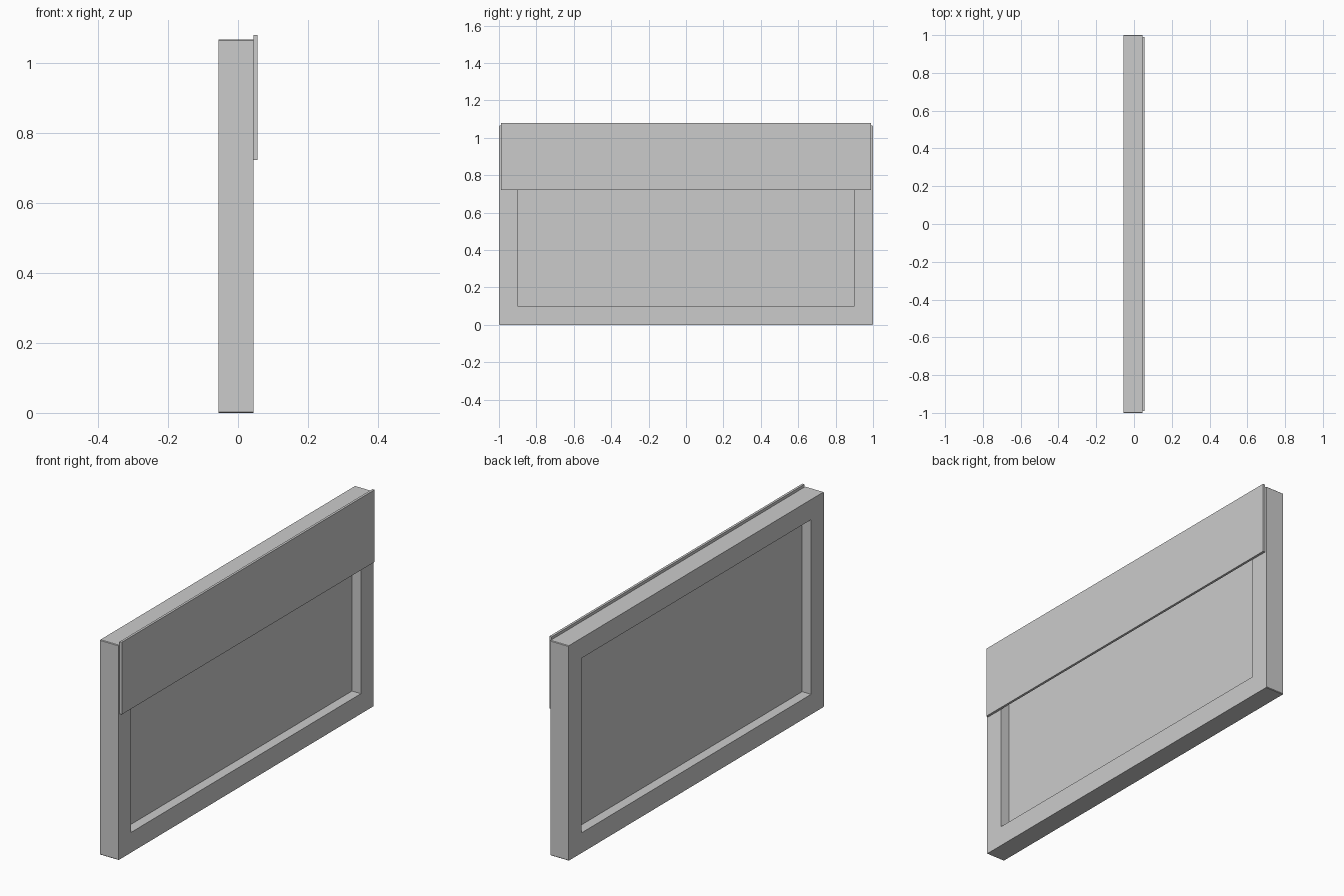
import bpy
import bmesh

if "Cube" in bpy.data.objects:
    bpy.data.objects.remove(bpy.data.objects["Cube"])

BACK, FRONT = -0.056, 0.044      # frame faces along x
MID = (BACK + FRONT) / 2
HEIGHT = 1.066
BORDER = 0.1
CHAMFER = 0.003


def make_object(name, bm):
    bmesh.ops.recalc_face_normals(bm, faces=bm.faces)
    mesh = bpy.data.meshes.new(name)
    bm.to_mesh(mesh)
    bm.free()
    obj = bpy.data.objects.new(name, mesh)
    bpy.context.collection.objects.link(obj)
    return obj


def box(name, x0, x1, half_y, z0, z1):
    bm = bmesh.new()
    bmesh.ops.create_cube(bm, size=1)
    for v in bm.verts:
        v.co = ((x0 + x1) / 2 + v.co.x * (x1 - x0),
                v.co.y * 2 * half_y,
                (z0 + z1) / 2 + v.co.z * (z1 - z0))
    return make_object(name, bm)


# Frame: four mitred sides swept from two rectangular outlines
def rectangle(half_y, z0, z1):
    return [(-half_y, z0), (half_y, z0), (half_y, z1), (-half_y, z1)]


bm = bmesh.new()
outer = rectangle(1.0, 0.0, HEIGHT)
inner = rectangle(1.0 - BORDER, BORDER, HEIGHT - BORDER)
rings = [[bm.verts.new((x, y, z)) for y, z in outline]
         for x, outline in ((BACK, outer), (FRONT, outer),
                            (FRONT, inner), (BACK, inner))]
for a, b in zip(rings, rings[1:] + rings[:1]):
    for i in range(4):
        j = (i + 1) % 4
        bm.faces.new((a[i], a[j], b[j], b[i]))

# Tiny chamfer on the four outer corners
corners = [bm.edges.get((rings[0][i], rings[1][i])) for i in range(4)]
bmesh.ops.bevel(bm, geom=corners, offset=CHAMFER, segments=1, affect='EDGES')
make_object("frame", bm)

# Thin sheet recessed in the middle of the frame
box("inner_sheet", MID - 0.001, MID + 0.001, 1.0 - BORDER, BORDER, HEIGHT - BORDER)

# Overlapping board across the upper front
box("upper_board", FRONT, 0.056, 0.99, 0.722, 1.08)
